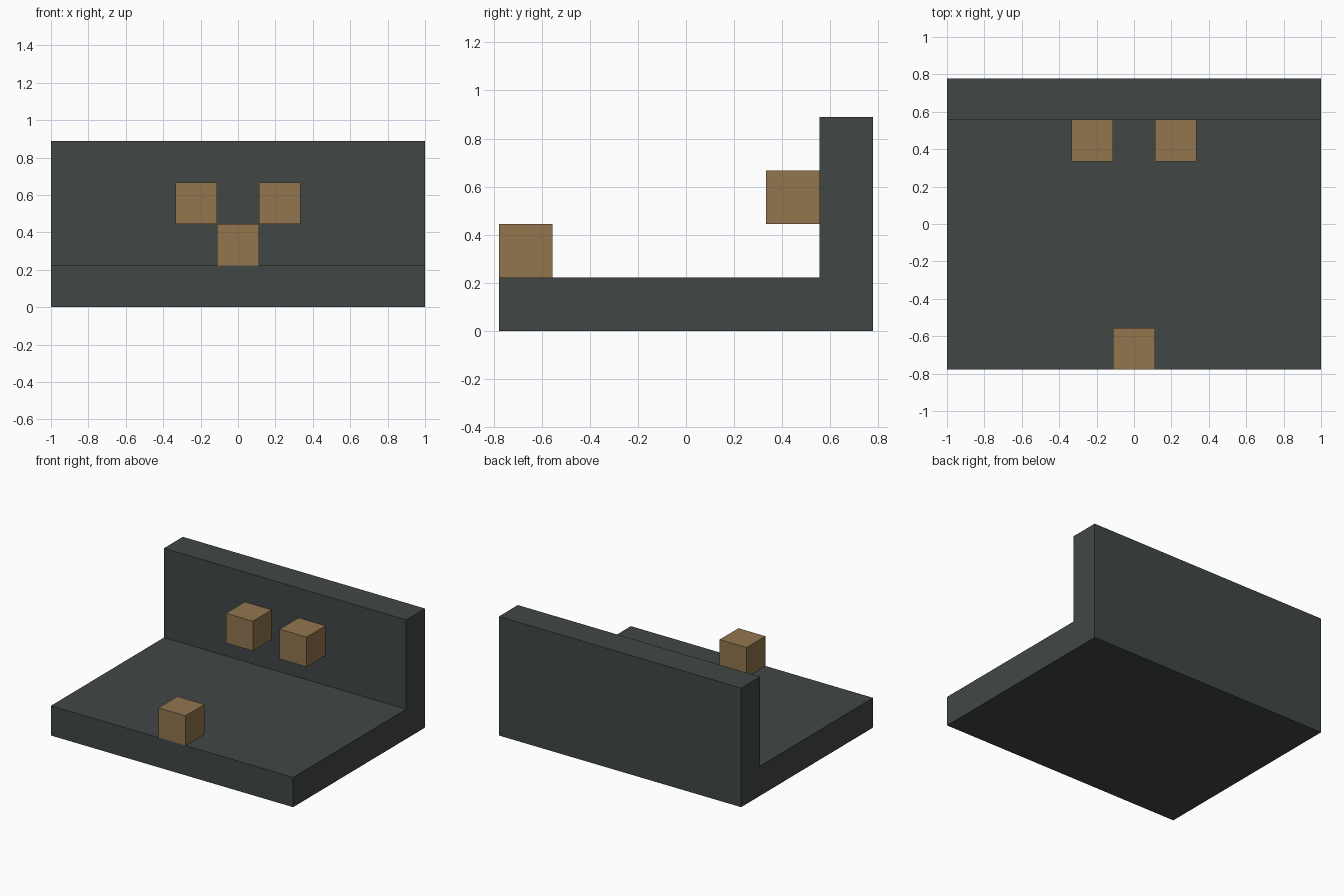
import bpy
import bmesh
from mathutils import Matrix, Vector

cube = bpy.data.objects.get("Cube")
if cube:
    bpy.data.objects.remove(cube, do_unlink=True)

U = 2 / 9              # module: block size and slab thickness
HALF_X = 1.0
HALF_Y = 3.5 * U


def make_material(name, color):
    mat = bpy.data.materials.new(name)
    mat.use_nodes = True
    mat.diffuse_color = color
    mat.node_tree.nodes["Principled BSDF"].inputs["Base Color"].default_value = color
    return mat


def add_object(name, bm, mat):
    bmesh.ops.recalc_face_normals(bm, faces=bm.faces)
    mesh = bpy.data.meshes.new(name)
    bm.to_mesh(mesh)
    bm.free()
    mesh.materials.append(mat)
    obj = bpy.data.objects.new(name, mesh)
    bpy.context.collection.objects.link(obj)
    return obj


def add_block(name, center, mat):
    bm = bmesh.new()
    bmesh.ops.create_cube(bm, size=U, matrix=Matrix.Translation(center))
    return add_object(name, bm, mat)


slate = make_material("dark slate", (0.053, 0.063, 0.061, 1))
tan = make_material("tan brown", (0.283, 0.181, 0.076, 1))

# Floor and back wall: one L-shaped side profile extruded across the width
profile = [(-HALF_Y, 0), (HALF_Y, 0), (HALF_Y, 4 * U),
           (HALF_Y - U, 4 * U), (HALF_Y - U, U), (-HALF_Y, U)]
bm = bmesh.new()
side = bm.faces.new([bm.verts.new((-HALF_X, y, z)) for y, z in profile])
extruded = bmesh.ops.extrude_face_region(bm, geom=[side])["geom"]
bmesh.ops.translate(bm, vec=Vector((2 * HALF_X, 0, 0)),
                    verts=[v for v in extruded if isinstance(v, bmesh.types.BMVert)])
add_object("floor_and_back_wall", bm, slate)

# Block standing at the front edge of the floor
add_block("front_block", (0, -HALF_Y + U / 2, 1.5 * U), tan)

# Pair of blocks mounted on the wall
for label, sign in (("left", 1), ("right", -1)):
    add_block(label + "_wall_block", (sign * U, HALF_Y - 1.5 * U, 2.5 * U), tan)
